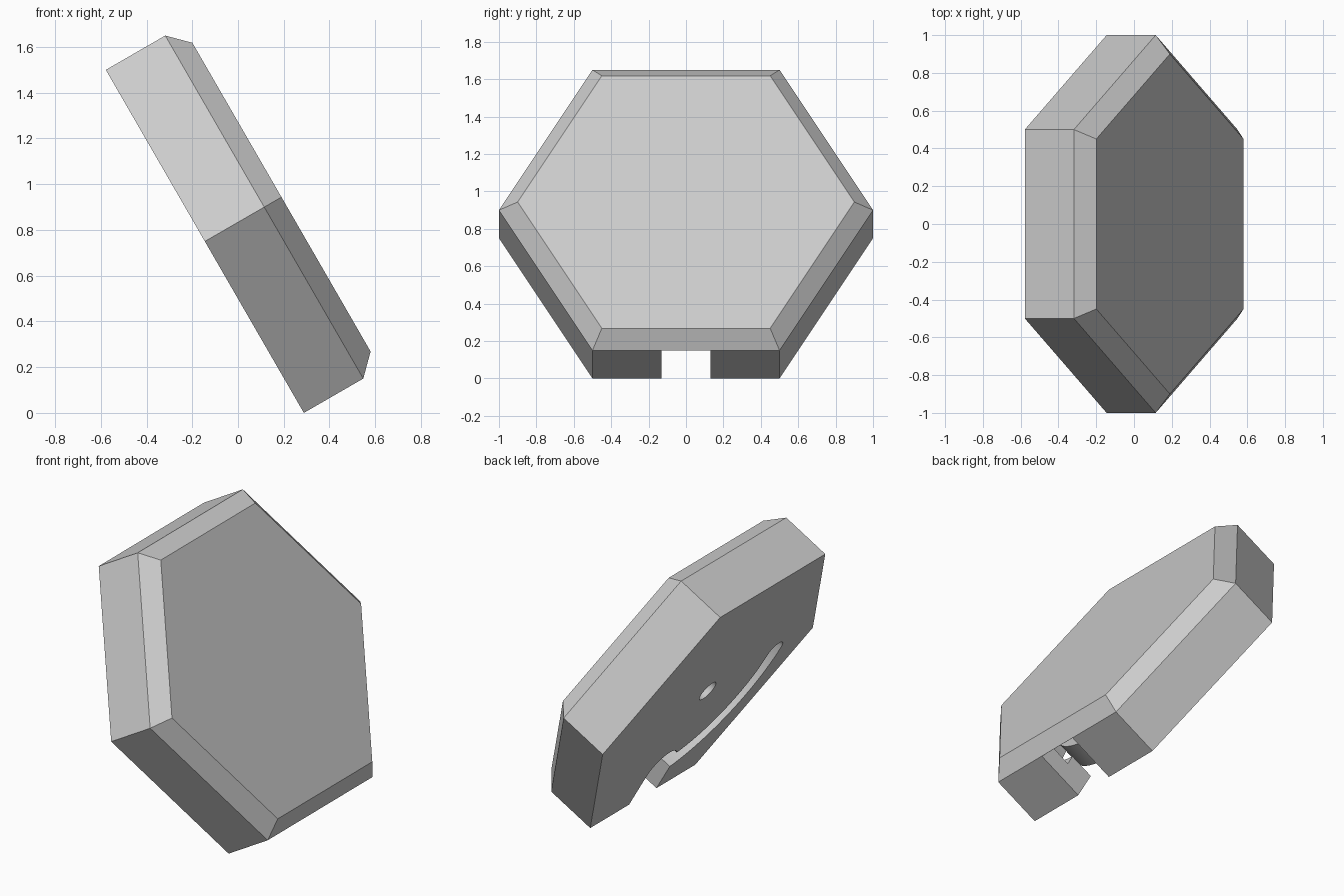
import bpy, bmesh
from math import sin, cos, pi, asin, atan2, hypot, radians
from mathutils import Matrix

cube = bpy.data.objects.get("Cube")
if cube:
    bpy.data.objects.remove(cube, do_unlink=True)

grey = bpy.data.materials.new("light_grey")
grey.use_nodes = True
colour = (0.6, 0.6, 0.6, 1)
grey.diffuse_color = colour
grey.node_tree.nodes["Principled BSDF"].inputs["Base Color"].default_value = colour

SIDE, BEVEL = 0.30, 0.087        # straight side depth, front chamfer depth
TRACK, NOTCH, NECK = 0.635, 0.13, 0.065   # track radius, half widths
LIP = 0.15                       # thickness of the retaining lip


def arc(cx, cy, r, a0, a1, n):
    """Points along an arc, both ends included."""
    return [(cx + r * cos(a0 + (a1 - a0) * i / n),
             cy + r * sin(a0 + (a1 - a0) * i / n)) for i in range(n + 1)]


def loft(name, layers):
    """Solid through stacked outlines given as (height, points)."""
    bm = bmesh.new()
    rings = [[bm.verts.new((x, y, z)) for x, y in pts] for z, pts in layers]
    n = len(rings[0])
    for low, high in zip(rings, rings[1:]):
        for i in range(n):
            j = (i + 1) % n
            bm.faces.new((low[i], low[j], high[j], high[i]))
    bm.faces.new(rings[0][::-1])
    bm.faces.new(rings[-1])
    bmesh.ops.recalc_face_normals(bm, faces=bm.faces)
    mesh = bpy.data.meshes.new(name)
    bm.to_mesh(mesh)
    bm.free()
    mesh.materials.append(grey)
    ob = bpy.data.objects.new(name, mesh)
    bpy.context.collection.objects.link(ob)
    return ob


def hexagon(r):
    return arc(0, 0, r, 0, 2 * pi, 6)[:-1]


def channel(w):
    """Entry notch with a rounded end, leading into a quarter-turn track."""
    inner, outer = TRACK - w, TRACK + w
    s = (TRACK ** 2 + NOTCH ** 2 - inner ** 2) / (2 * TRACK * NOTCH)
    meet = pi - asin(min(1, s))
    pts = [(NOTCH, -1)] + arc(0, -TRACK, NOTCH, 0, meet, 16)
    x, y = pts.pop()
    pts += arc(0, 0, inner, atan2(y, x) if x < -1e-4 else -pi / 2, -pi, 32)[:-1]
    pts += arc(-TRACK, 0, w, 0, pi, 16)
    pts += arc(0, 0, outer, -pi, -pi / 2 - asin(NOTCH / outer), 32)[1:]
    return pts + [(-NOTCH, -1)]


# Hexagonal panel with a chamfered front rim
panel = loft("hexagonal_panel", [(0, hexagon(1)), (SIDE, hexagon(1)),
                                 (SIDE + BEVEL, hexagon(0.9))])

# Rear mounting recesses: narrow track, wider undercut, centre pivot hole
hole = arc(0, 0, NECK, 0, 2 * pi, 32)[:-1]
cutters = [
    loft("track_cutter", [(-0.1, channel(NECK)), (LIP, channel(NECK))]),
    loft("undercut_cutter", [(LIP, channel(NOTCH)), (SIDE - 0.001, channel(NOTCH))]),
    loft("pivot_cutter", [(-0.1, hole), (0.2, hole)]),
]
for cutter in cutters:
    cutter.hide_render = True
    mod = panel.modifiers.new(cutter.name, 'BOOLEAN')
    mod.operation = 'DIFFERENCE'
    mod.solver = 'EXACT'
    mod.object = cutter

bpy.context.view_layer.update()
bpy.ops.object.select_all(action='DESELECT')
panel.select_set(True)
bpy.context.view_layer.objects.active = panel
for mod in list(panel.modifiers):
    bpy.ops.object.modifier_apply(modifier=mod.name)
for cutter in cutters:
    bpy.data.objects.remove(cutter, do_unlink=True)
bpy.ops.object.shade_smooth_by_angle(angle=radians(30))

# Lean the panel: width along y, leaning backward by thirty degrees
c, s = cos(pi / 6), sin(pi / 6)
panel.matrix_world = Matrix(((0, -s, c, -0.145), (1, 0, 0, 0),
                             (0, c, s, 0.75), (0, 0, 0, 1)))
